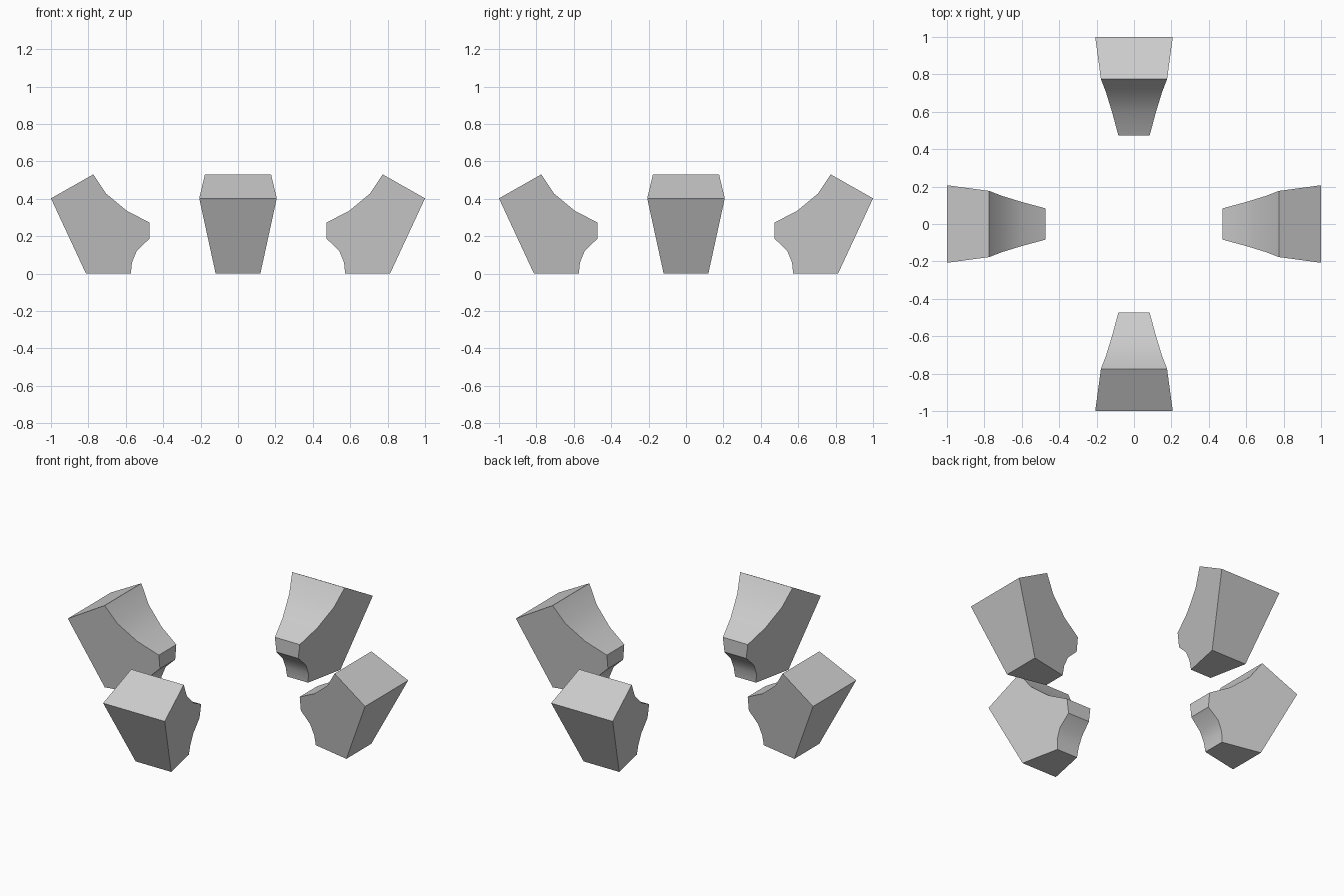
import bpy
import math

if "Cube" in bpy.data.objects:
    bpy.data.objects.remove(bpy.data.objects["Cube"])

# Side profile of one block: (distance from centre, height)
PROFILE = [(1.0, 0.402), (0.774, 0.53), (0.706, 0.428), (0.595, 0.336),
           (0.474, 0.273), (0.474, 0.186), (0.541, 0.122), (0.567, 0.059),
           (0.573, 0.0), (0.813, 0.0)]


def half_width(r, z):
    # Flat sides, tapering toward the centre and the ground
    return -0.0466 + 0.2044 * r + 0.123 * z


def block(name, angle):
    n = len(PROFILE)
    verts = [(r, s * half_width(r, z), z) for s in (-1, 1) for r, z in PROFILE]
    faces = [tuple(range(n)), tuple(reversed(range(n, 2 * n)))]
    faces += [(i, i + n, (i + 1) % n + n, (i + 1) % n) for i in range(n)]
    # Keep windings outward: the profile runs counter-clockwise seen from -y
    mesh = bpy.data.meshes.new(name)
    mesh.from_pydata(verts, [], faces)
    mesh.update()
    obj = bpy.data.objects.new(name, mesh)
    bpy.context.collection.objects.link(obj)
    obj.rotation_euler.z = angle
    bpy.ops.object.select_all(action='DESELECT')
    obj.select_set(True)
    bpy.context.view_layer.objects.active = obj
    # Smooth the two concave curves, keep the other edges sharp
    bpy.ops.object.shade_smooth_by_angle(angle=math.radians(30))


# Four identical blocks around the centre
for i, side in enumerate(("right", "back", "left", "front")):
    block(side + "_block", i * math.pi / 2)
